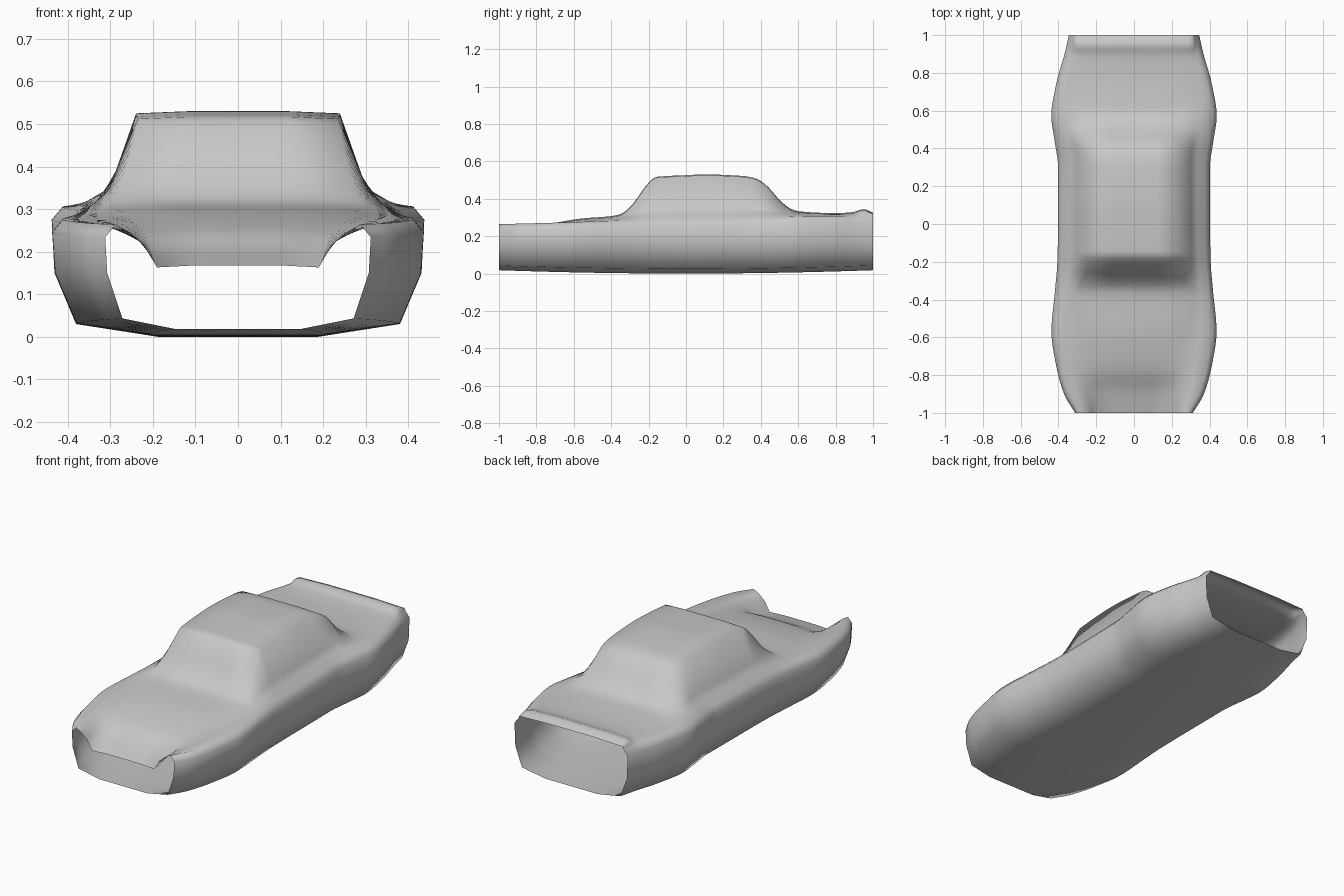
import bpy, bmesh

if "Cube" in bpy.data.objects:
    bpy.data.objects.remove(bpy.data.objects["Cube"])

# Lengthwise tracks: (y, value) pairs
WIDTH = [(-1, .312), (-.9, .37), (-.75, .412), (-.57, .437), (-.35, .418), (-.2, .406),
         (0, .402), (.3, .402), (.45, .422), (.57, .438), (.75, .41), (.9, .368), (1, .345)]
FENDER_Z = [(-1, .264), (-.7, .272), (-.32, .284), (0, .29), (.5, .302), (.7, .308), (1, .306)]
CENTRE_Z = [(-1, .168), (-.88, .205), (-.78, .25), (-.68, .275), (-.55, .295), (-.4, .307),
            (-.35, .318), (-.3, .355), (-.2, .485), (-.16, .517), (0, .526), (.1, .53),
            (.3, .522), (.37, .51), (.42, .48), (.52, .375), (.57, .342), (.62, .331),
            (.8, .323), (.89, .328), (.95, .345), (1, .325)]
ROOF_X = [(-1, .19), (-.75, .21), (-.38, .29), (-.17, .235), (0, .24), (.35, .237),
          (.5, .245), (.7, .28), (1, .29)]
FLANK_X = [(-1, .22), (-.75, .27), (-.4, .315), (-.17, .305), (.35, .30), (.5, .32), (1, .315)]
FLANK_Z = [(-1, .215), (-.85, .242), (-.7, .266), (-.4, .295), (-.3, .318), (-.17, .345),
           (.35, .35), (.55, .33), (.7, .315), (.9, .317), (.95, .333), (1, .32)]


def track(pts, y):
    """Overshoot-free cubic interpolation through the pairs."""
    n = len(pts)
    sl = [(pts[i + 1][1] - pts[i][1]) / (pts[i + 1][0] - pts[i][0]) for i in range(n - 1)]

    def tangent(i):
        if i == 0 or i == n - 1:
            return sl[0] if i == 0 else sl[-1]
        a, b = sl[i - 1], sl[i]
        return 0 if a * b <= 0 else 2 * a * b / (a + b)

    i = next((k for k in range(n - 1) if y <= pts[k + 1][0]), n - 2)
    (y0, v0), (y1, v1) = pts[i], pts[i + 1]
    h = y1 - y0
    t = (y - y0) / h
    return (v0 * (2 * t**3 - 3 * t * t + 1) + v1 * (3 * t * t - 2 * t**3)
            + h * tangent(i) * (t**3 - 2 * t * t + t) + h * tangent(i + 1) * (t**3 - t * t))


def section(y):
    """Closed cross-section of the shell, counted round from the bottom centre."""
    w, zf, zc = track(WIDTH, y), track(FENDER_Z, y), track(CENTRE_Z, y)
    xr, xk, zk = track(ROOF_X, y), track(FLANK_X, y), track(FLANK_Z, y)
    zb = .018 * y * y
    xf = w - .025
    half = [(0, zb), (.47 * w, zb), (.87 * w, zb + .025), (.985 * w, .15),
            (w, zf - .03), (xf, zf),
            (xk + .45 * (xf - xk), zf + .45 * (zk - zf)), (xk, zk),
            (xr, zc - .005), (.5 * xr, zc), (0, zc)]
    return half + [(-x, z) for x, z in half[-2:0:-1]]


# Body shell: one loft, open at nose and tail
STEPS = 100
bm = bmesh.new()
rings = []
for i in range(STEPS + 1):
    y = -1 + 2 * i / STEPS
    rings.append([bm.verts.new((x, y, z)) for x, z in section(y)])
for a, b in zip(rings, rings[1:]):
    n = len(a)
    for j in range(n):
        k = (j + 1) % n
        f = bm.faces.new((a[j], a[k], b[k], b[j]))
        f.smooth = True
bmesh.ops.recalc_face_normals(bm, faces=bm.faces)
# make sure the roof faces point up
bm.faces.ensure_lookup_table()
top = max(bm.faces, key=lambda f: f.calc_center_median().z)
if top.normal.z < 0:
    bmesh.ops.reverse_faces(bm, faces=bm.faces)

me = bpy.data.meshes.new("car_body_shell")
bm.to_mesh(me)
bm.free()
mat = bpy.data.materials.new("light_grey")
mat.diffuse_color = (.58, .58, .58, 1)
mat.use_nodes = True
mat.node_tree.nodes["Principled BSDF"].inputs["Base Color"].default_value = mat.diffuse_color
me.materials.append(mat)
obj = bpy.data.objects.new("car_body_shell", me)
bpy.context.collection.objects.link(obj)
